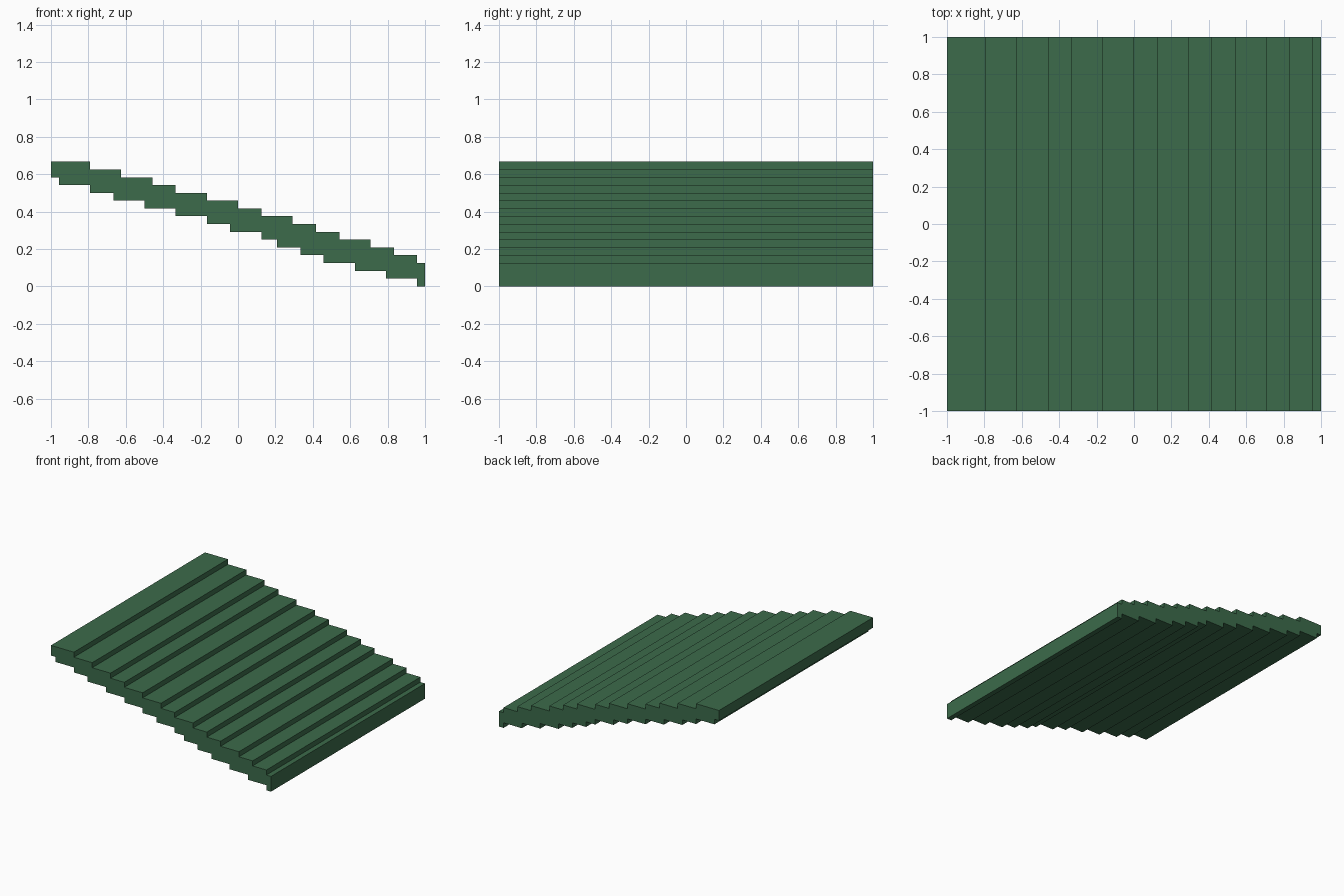
import bpy
import bmesh

cube = bpy.data.objects.get("Cube")
if cube:
    bpy.data.objects.remove(cube, do_unlink=True)

UNIT = 1 / 24  # the slope is cut on a grid of 48 units

# Right-hand end of each step, in grid units; every step drops one unit
TREAD_ENDS = [5, 9, 13, 16, 20, 24, 27, 31, 34, 37, 41, 44, 47, 48]
UNDERSIDE_ENDS = [1, 5, 8, 12, 16, 20, 23, 27, 29, 32, 35, 39, 43, 47, 48]


def staircase(ends, height):
    """Stepped line descending from left to right."""
    points, start = [], 0
    for i, end in enumerate(ends):
        points += [(start, height - i), (end, height - i)]
        start = end
    return points


# Dark green material
green = bpy.data.materials.new("dark green")
green.use_nodes = True
colour = (0.045, 0.147, 0.070, 1)
green.diffuse_color = colour
bsdf = next(n for n in green.node_tree.nodes if n.type == 'BSDF_PRINCIPLED')
bsdf.inputs["Base Color"].default_value = colour
bsdf.inputs["Roughness"].default_value = 0.8

# Stepped side profile, extruded from front to back
profile = staircase(UNDERSIDE_ENDS, 14) + staircase(TREAD_ENDS, 16)[::-1]
bm = bmesh.new()
side = bm.faces.new([bm.verts.new((x * UNIT - 1, -1, z * UNIT)) for x, z in profile])
back = bmesh.ops.extrude_face_region(bm, geom=[side])["geom"]
bmesh.ops.translate(bm, vec=(0, 2, 0),
                    verts=[v for v in back if isinstance(v, bmesh.types.BMVert)])
bmesh.ops.recalc_face_normals(bm, faces=bm.faces)

mesh = bpy.data.meshes.new("stepped_slope")
bm.to_mesh(mesh)
bm.free()
mesh.materials.append(green)
slope = bpy.data.objects.new("stepped_slope", mesh)
bpy.context.collection.objects.link(slope)
